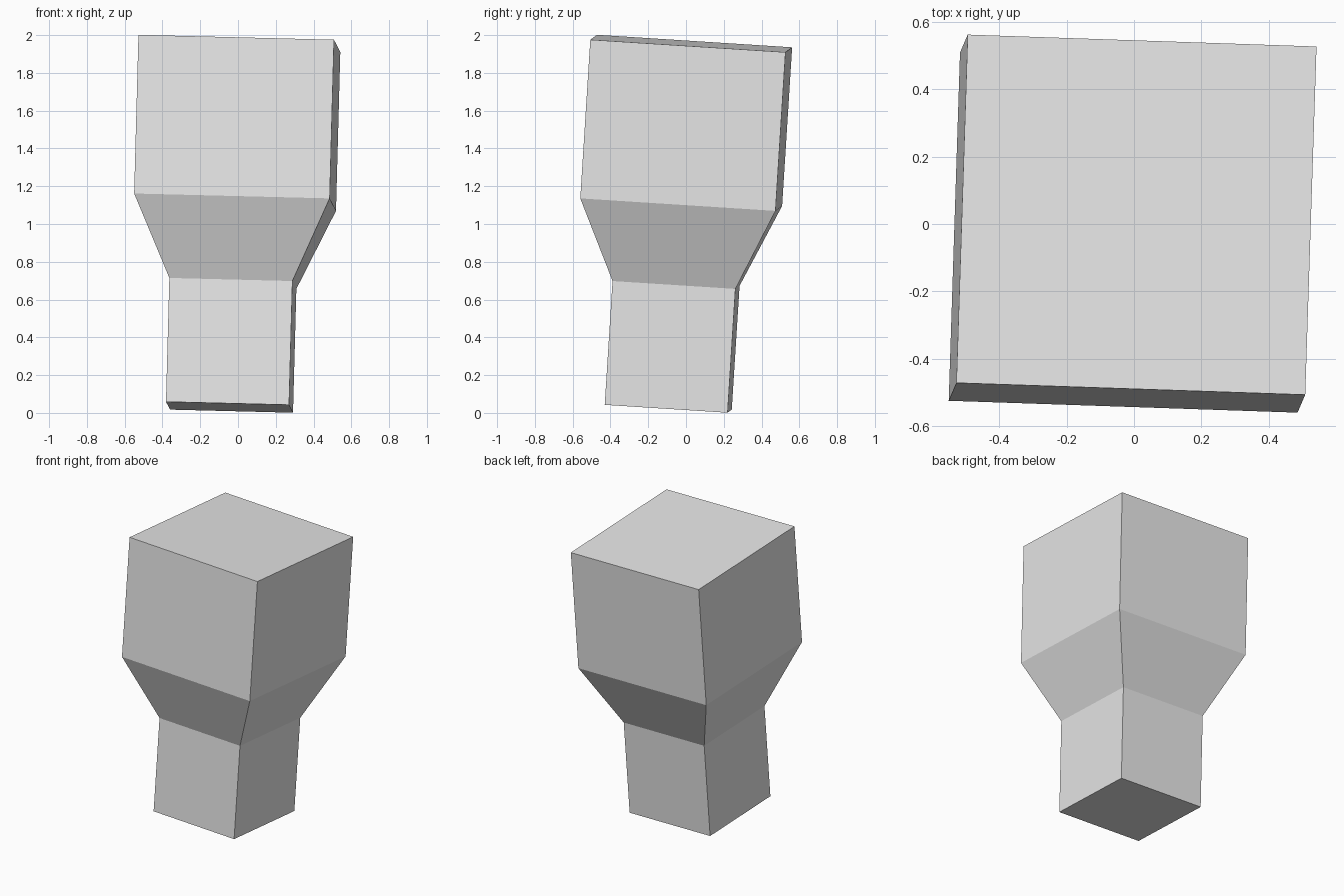
import bpy
import bmesh
from mathutils import Matrix, Vector

if "Cube" in bpy.data.objects:
    bpy.data.objects.remove(bpy.data.objects["Cube"])

# Plain grey material
grey = bpy.data.materials.new("light grey")
grey.diffuse_color = (0.8, 0.8, 0.8, 1.0)
grey.use_nodes = True
grey.node_tree.nodes["Principled BSDF"].inputs["Base Color"].default_value = grey.diffuse_color

# Square sections along the axis: (height, half width)
SECTIONS = [(0.0, 0.326), (0.657, 0.326), (1.088, 0.518), (1.93, 0.518)]

# Slightly tilted frame, with its origin at the middle of the base
side = Vector((0.999, -0.034, -0.025)).normalized()
axis = Vector((0.028, 0.063, 0.998))
axis = (axis - side * axis.dot(side)).normalized()
depth = axis.cross(side)
frame = Matrix((side, depth, axis)).transposed().to_4x4()
frame.translation = (-0.045, -0.094, 0.03)

# Block: narrow handle, flared neck and wide head in one closed shell
bm = bmesh.new()
rings = [[bm.verts.new((sx * r, sy * r, z))
          for sx, sy in ((-1, -1), (1, -1), (1, 1), (-1, 1))]
         for z, r in SECTIONS]
for low, high in zip(rings, rings[1:]):
    for i in range(4):
        j = (i + 1) % 4
        bm.faces.new((low[i], low[j], high[j], high[i]))
bm.faces.new(rings[0][::-1])
bm.faces.new(rings[-1])
bm.transform(frame)
bmesh.ops.recalc_face_normals(bm, faces=bm.faces)

mesh = bpy.data.meshes.new("flared_block")
bm.to_mesh(mesh)
bm.free()
mesh.materials.append(grey)
bpy.context.collection.objects.link(bpy.data.objects.new("flared_block", mesh))
